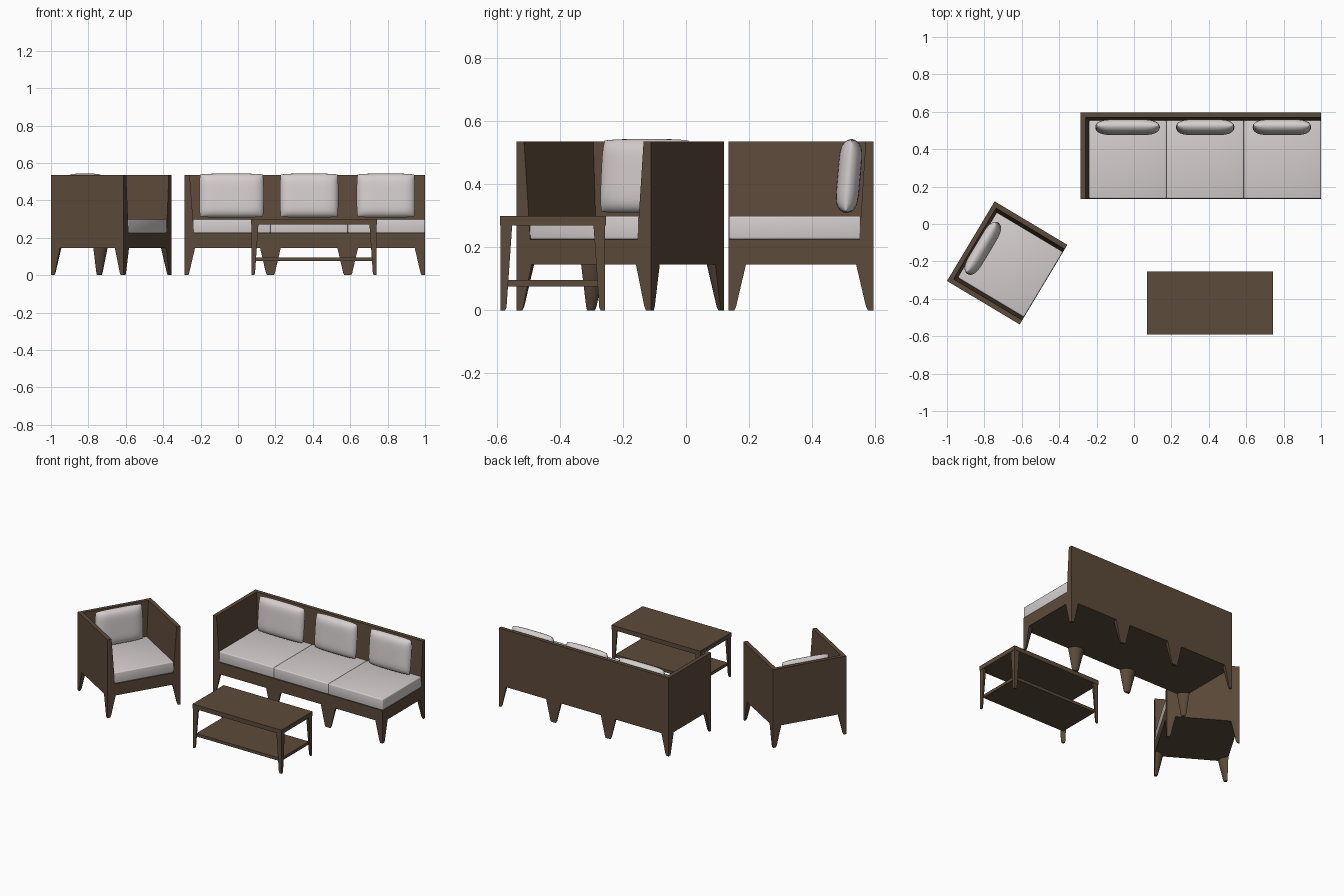
import bpy, bmesh, math
from mathutils import Matrix, Vector

cube = bpy.data.objects.get("Cube")
if cube:
    bpy.data.objects.remove(cube, do_unlink=True)


def make_material(name, rgb):
    mat = bpy.data.materials.new(name)
    mat.use_nodes = True
    mat.diffuse_color = (*rgb, 1)
    mat.node_tree.nodes["Principled BSDF"].inputs["Base Color"].default_value = (*rgb, 1)
    return mat


WOOD = make_material("brown wood", (0.107, 0.069, 0.042))
FABRIC = make_material("light grey fabric", (0.66, 0.62, 0.61))


def finish(name, bm, mat, place, smooth=None):
    bmesh.ops.recalc_face_normals(bm, faces=bm.faces)
    mesh = bpy.data.meshes.new(name)
    bm.to_mesh(mesh)
    bm.free()
    mesh.materials.append(mat)
    obj = bpy.data.objects.new(name, mesh)
    bpy.context.collection.objects.link(obj)
    obj.matrix_world = place
    if smooth:
        bpy.ops.object.select_all(action="DESELECT")
        obj.select_set(True)
        bpy.context.view_layer.objects.active = obj
        bpy.ops.object.shade_smooth_by_angle(angle=math.radians(smooth))
    return obj


def block(name, low, high, z0, z1, mat, place, bevel=0):
    """Box whose bottom and top rectangles (x0, x1, y0, y1) may differ."""
    bm = bmesh.new()
    bmesh.ops.create_cube(bm, size=2)
    for v in bm.verts:
        x0, x1, y0, y1 = high if v.co.z > 0 else low
        v.co = (x1 if v.co.x > 0 else x0, y1 if v.co.y > 0 else y0, z1 if v.co.z > 0 else z0)
    if bevel:
        bmesh.ops.bevel(bm, geom=bm.edges[:], offset=bevel, segments=3, profile=0.5, affect="EDGES")
    return finish(name, bm, mat, place, 40 if bevel else None)


def leg(name, x, y, start, sweep, rings, place):
    """Tapered leg: a slice of a cone with its flat sides on the outside."""
    bm = bmesh.new()
    steps = round(sweep / 15)
    loops = []
    for z, r in rings:
        loop = [bm.verts.new((x, y, z))]
        for i in range(steps + 1):
            a = math.radians(start + sweep * i / steps)
            loop.append(bm.verts.new((x + r * math.cos(a), y + r * math.sin(a), z)))
        loops.append(loop)
    for lower, upper in zip(loops, loops[1:]):
        n = len(lower)
        for i in range(n):
            j = (i + 1) % n
            bm.faces.new((lower[i], lower[j], upper[j], upper[i]))
    bm.faces.new(loops[0])
    bm.faces.new(loops[-1])
    finish(name, bm, WOOD, place, 30)


def corner_legs(name, w, d, rings, place):
    for side, sx in (("right", -1), ("left", 1)):
        for end, sy in (("front", -1), ("back", 1)):
            start = {(-1, -1): 0, (1, -1): 90, (1, 1): 180, (-1, 1): 270}[sx, sy]
            leg(f"{name}_{end}_{side}_leg", sx * w / 2, sy * d / 2, start, 90, rings, place)


def pillow(name, x, y, z, w, h, place, nu=24, nv=18):
    """Puffed cushion, pinched to a thin rim, leaning backwards."""
    bm = bmesh.new()
    for side in (-1, 1):
        grid = []
        for j in range(nv + 1):
            v = math.sin(math.pi * (j / nv - 0.5))
            row = []
            for i in range(nu + 1):
                u = math.sin(math.pi * (i / nu - 0.5))
                puff = (max(0, 1 - u ** 6) * max(0, 1 - v ** 6)) ** 0.6
                px = u * w / 2 * (1 - 0.03 * (1 - u * u) - 0.03 * v ** 4)
                pz = v * h / 2 * (1 - 0.04 * u ** 4)
                row.append(bm.verts.new((px, side * 0.037 * puff, pz)))
            grid.append(row)
        for j in range(nv):
            for i in range(nu):
                bm.faces.new((grid[j][i], grid[j][i + 1], grid[j + 1][i + 1], grid[j + 1][i]))
    bmesh.ops.remove_doubles(bm, verts=bm.verts, dist=0.0001)
    lean = Matrix.Translation((x, y, z)) @ Matrix.Rotation(math.radians(-5), 4, "X")
    finish(name, bm, FABRIC, place @ lean, 50)


LEG_TOP, SEAT, CUSHION, TOP = 0.145, 0.225, 0.30, 0.535
SEAT_RINGS = ((0, 0.018), (0.012, 0.024), (LEG_TOP, 0.055))


def seating(name, w, d, arms, seats, pillows, place):
    X, Y = w / 2, d / 2
    block(name + "_base", (-X, X, -Y, Y), (-X, X, -Y, Y), LEG_TOP, SEAT, WOOD, place)
    # back and arms get thinner towards the top
    block(name + "_back", (-X, X, Y - 0.045, Y), (-X, X, Y - 0.025, Y), SEAT, TOP, WOOD, place)
    for side in arms:
        low = sorted((side * X, side * (X - 0.05)))
        high = sorted((side * X, side * (X - 0.027)))
        end = (-Y, Y - 0.025)
        block(f"{name}_{'left' if side > 0 else 'right'}_arm", (*low, *end), (*high, *end),
              SEAT, TOP, WOOD, place)
    # seat cushions
    left = -X + (0.045 if -1 in arms else 0)
    right = X - (0.045 if 1 in arms else 0)
    step = (right - left) / seats
    for i in range(seats):
        x0 = left + i * step
        rect = (x0, x0 + step, -Y + 0.001, Y - 0.04)
        block(f"{name}_seat_cushion_{i + 1}", rect, rect, SEAT, CUSHION, FABRIC, place, 0.007)
    # legs at the corners and below each seam
    corner_legs(name, w, d, SEAT_RINGS, place)
    for i in range(1, seats):
        for end, sy, start in (("front", -1, 0), ("back", 1, 180)):
            leg(f"{name}_{end}_middle_leg_{i}", left + i * step, sy * Y, start, 180, SEAT_RINGS, place)
    for i, (px, pw) in enumerate(pillows):
        pillow(f"{name}_back_pillow_{i + 1}", px, 0.152, 0.426, pw, 0.236, place)


# three-seat sofa with one arm
seating("sofa", 1.285, 0.46, (-1,), 3, ((-0.392, 0.345), (0.023, 0.312), (0.433, 0.312)),
        Matrix.Translation((0.3575, 0.365, 0)))

# armchair turned towards the table
seating("armchair", 0.496, 0.453, (-1, 1), 1, ((0, 0.32),),
        Matrix.Translation((-0.678, -0.208, 0)) @ Matrix.Rotation(math.radians(59.1), 4, "Z"))

# coffee table with a lower shelf
table = Matrix.Translation((0.406, -0.4225, 0))
TX, TY = 0.336, 0.168
block("table_top", (-TX, TX, -TY, TY), (-TX, TX, -TY, TY), 0.27, 0.30, WOOD, table)
shelf = (-TX + 0.016, TX - 0.016, -TY + 0.016, TY - 0.016)
block("table_shelf", shelf, shelf, 0.076, 0.096, WOOD, table)
corner_legs("table", 2 * TX - 0.004, 2 * TY - 0.004,
            ((0, 0.014), (0.01, 0.019), (0.27, 0.037)), table)
